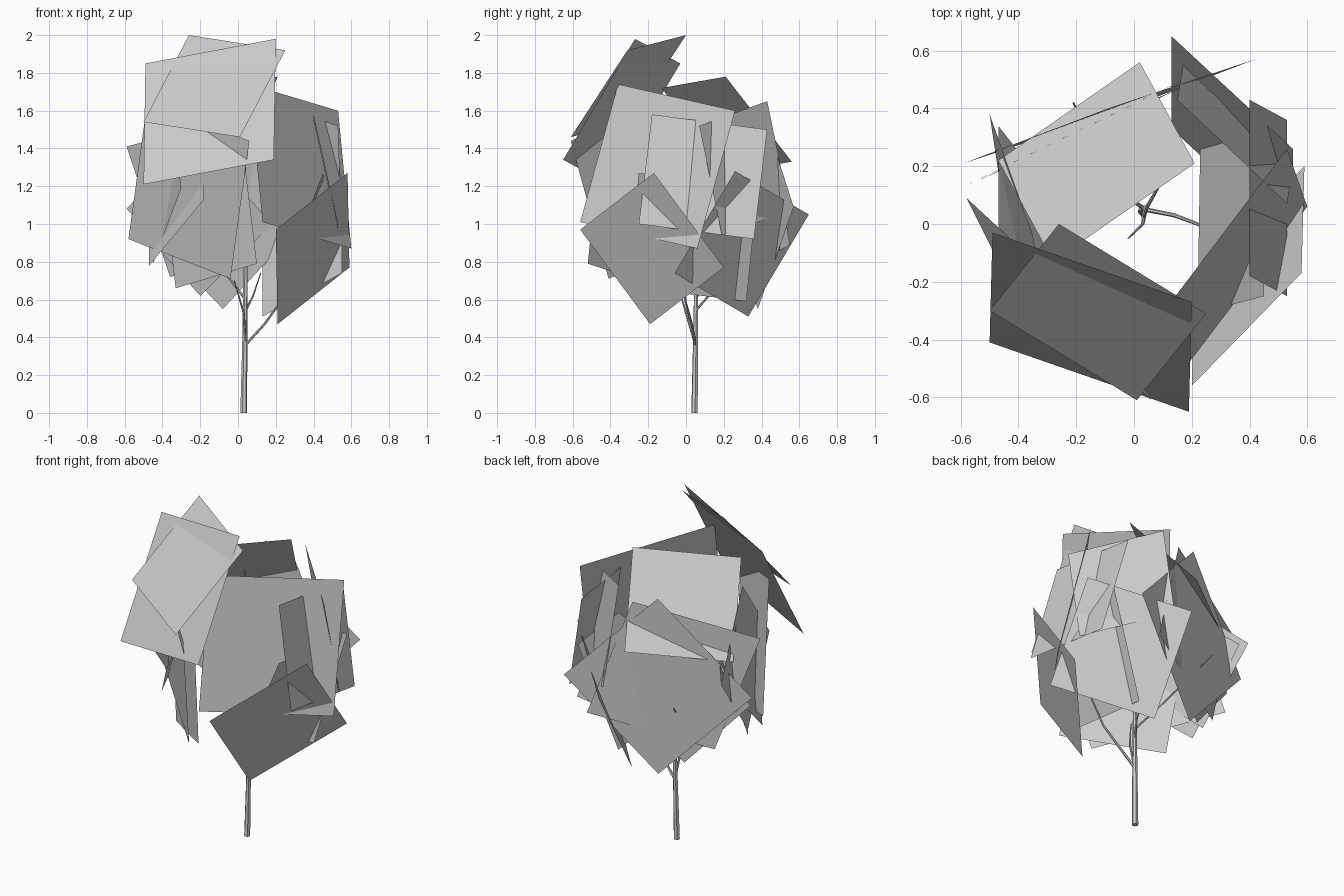
import bpy
from mathutils import Vector


def leaf_card(name, a, b, d):
    """Flat square leaf card from a corner and its two neighbours."""
    a, b, d = Vector(a), Vector(b), Vector(d)
    me = bpy.data.meshes.new(name)
    me.from_pydata([a, b, b + d - a, d], [], [(0, 1, 2, 3)])
    bpy.context.collection.objects.link(bpy.data.objects.new(name, me))


def limb(name, points):
    """Tapered limb along (x, y, z, radius) points."""
    cu = bpy.data.curves.new(name, 'CURVE')
    cu.dimensions = '3D'
    cu.bevel_depth = 1.0
    cu.bevel_resolution = 1
    cu.use_fill_caps = True
    sp = cu.splines.new('POLY')
    sp.use_smooth = False
    sp.points.add(len(points) - 1)
    for p, (x, y, z, r) in zip(sp.points, points):
        p.co = (x, y, z, 1)
        p.radius = r
    bpy.context.collection.objects.link(bpy.data.objects.new(name, cu))


# leaf cards grouped by the side of the crown they face
front = [
    ((-.49, -.03, 1.85), (.20, -.27, 1.98), (-.50, -.41, 1.21)),
    ((-.26, 0, 2.0), (.25, -.31, 1.92), (-.50, -.30, 1.54)),
]
right = [
    ((.06, -.36, 1.74), (.53, .26, 1.60), (.13, -.56, 1.01)),
    ((.20, -.56, .97), (.58, -.17, 1.27), (.21, -.19, .47)),
    ((.40, -.18, 1.58), (.40, .43, 1.50), (.53, -.25, 1.0)),
    ((.45, -.25, 1.27), (.46, .38, 1.19), (.22, -.31, .67)),
]
back = [
    ((.13, .65, 1.05), (.55, .26, 1.28), (.13, .33, .51)),
    ((.15, .43, 1.65), (.53, .07, 1.52), (.17, .55, 1.07)),
    ((-.08, .38, .55), (.42, .57, 1.09), (-.59, .21, 1.08)),
    ((-.20, .30, .62), (.18, .48, 1.0), (-.54, .15, 1.0)),
    ((-.37, .23, .72), (.28, .54, .90), (-.62, .11, 1.40)),
    ((.21, .21, 1.78), (.02, .56, 1.33), (-.28, -.13, 1.72)),
]
back[4] = ((-.36, .24, .72), (.28, .55, .89), (-.59, .13, 1.41))
left = [
    ((-.58, .09, .92), (-.04, -.41, .71), (-.48, -.11, 1.65)),
    ((-.33, -.12, .66), (.10, -.52, .79), (-.40, -.06, 1.24)),
    ((-.47, .34, 1.20), (-.18, -.03, 1.55), (-.47, -.06, .78)),
    ((-.45, .05, .79), (-.50, .38, 1.20), (-.30, -.37, 1.19)),
]
for side, group in dict(front=front, right=right, back=back, left=left).items():
    for i, corners in enumerate(group):
        leaf_card(f"{side}_leaves_{i + 1}", *corners)

# trunk and thin branches
limb("trunk", [(.03, .045, 0, .018), (.036, .05, .36, .014), (.04, .055, .75, .011),
               (.035, .04, 1.2, .008), (.03, .02, 1.62, .005)])
branches = [
    [(.04, .05, .36, .008), (.14, .03, .47, .007), (.22, 0, .58, .006), (.28, -.03, .74, .003)],
    [(.04, .05, .36, .007), (.03, 0, .53, .006), (-.02, -.05, .70, .003)],
    [(.04, .05, .54, .007), (.08, .12, .62, .005), (.12, .25, .74, .003)],
    [(.04, .05, .60, .007), (-.06, .12, .73, .005), (-.21, .42, 1.0, .003)],
]
for i, pts in enumerate(branches):
    limb(f"branch_{i + 1}", pts)
